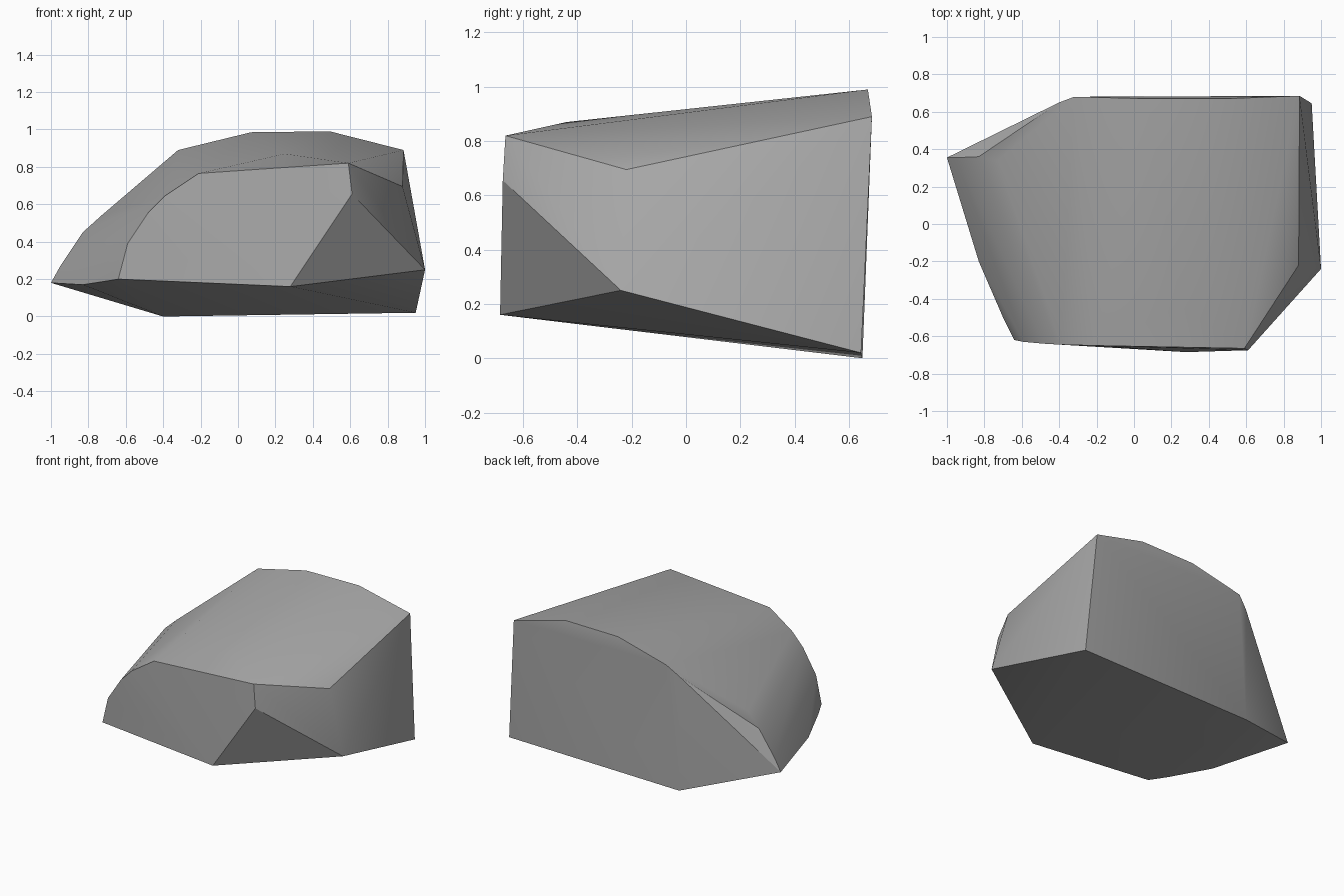
import bpy, bmesh, math

old = bpy.data.objects.get("Cube")
if old:
    bpy.data.objects.remove(old, do_unlink=True)

# Stone colour
stone = bpy.data.materials.new("grey stone")
stone.use_nodes = True
grey = (0.4, 0.4, 0.4, 1)
stone.diffuse_color = grey
stone.node_tree.nodes["Principled BSDF"].inputs["Base Color"].default_value = grey

# Corners of the boulder, grouped by side
front = [(-.64, -.62, .2), (.28, -.685, .16), (.61, -.675, .655), (.59, -.665, .82),
         (-.21, -.65, .765), (-.39, -.645, .645), (-.48, -.64, .555), (-.59, -.63, .39)]
right_end = [(1, -.24, .25), (.88, -.22, .695), (.885, .685, .89), (.95, .645, .02)]
back = [(.49, .67, .99), (.07, .67, .985), (-.32, .68, .89), (-.4, .65, 0), (-.4, .65, .82)]
left_end = [(-1, .355, .18), (-.95, .355, .27), (-.83, .36, .45), (-.73, .34, .54),
            (-.83, -.2, .17), (-.7, -.5, .19)]
crown = [(.25, -.44, .87)]

# The boulder is the convex skin around its corners
bm = bmesh.new()
for corner in front + right_end + back + left_end + crown:
    bm.verts.new(corner)
hull = bmesh.ops.convex_hull(bm, input=bm.verts)
loose = {v for v in hull["geom_interior"] + hull["geom_unused"]
         if isinstance(v, bmesh.types.BMVert)}
bmesh.ops.delete(bm, geom=list(loose), context='VERTS')
# Merge nearly flat triangles into broad facets
bmesh.ops.dissolve_limit(bm, angle_limit=math.radians(1.5), verts=bm.verts, edges=bm.edges)
bmesh.ops.recalc_face_normals(bm, faces=bm.faces)
mesh = bpy.data.meshes.new("boulder")
bm.to_mesh(mesh)
bm.free()
mesh.materials.append(stone)

boulder = bpy.data.objects.new("boulder", mesh)
bpy.context.collection.objects.link(boulder)
bpy.ops.object.select_all(action='DESELECT')
boulder.select_set(True)
bpy.context.view_layer.objects.active = boulder
bpy.ops.object.shade_smooth_by_angle(angle=math.radians(30))
